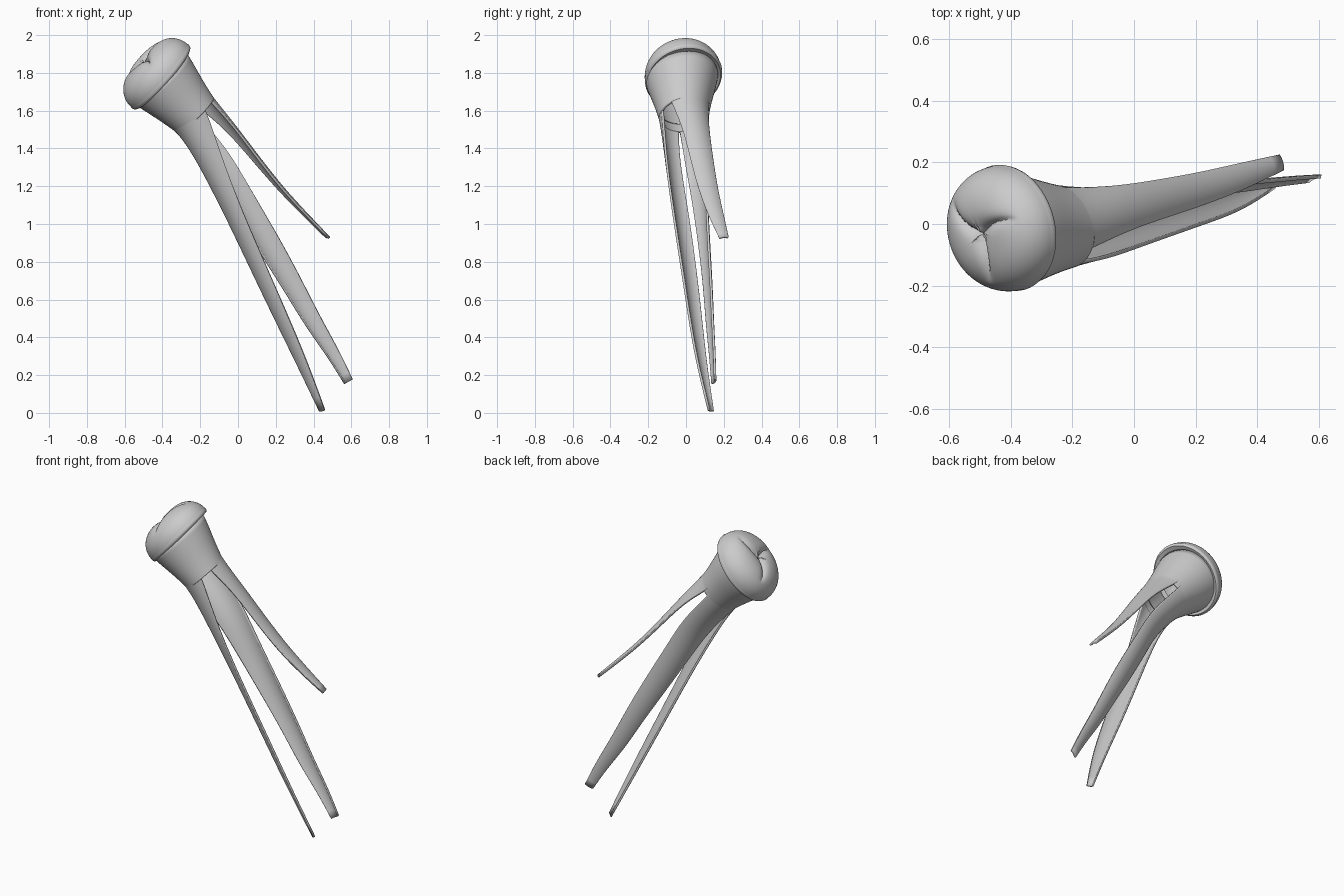
import bpy, bmesh, math
from mathutils import Vector

if "Cube" in bpy.data.objects:
    bpy.data.objects.remove(bpy.data.objects["Cube"])


# Tilted frames: axis D runs from cap to strips, U is upper right, W is front
def frame(axis):
    d = Vector(axis).normalized()
    u = Vector((0.73, 0, 0.68))
    u = (u - d * u.dot(d)).normalized()
    w = d.cross(u)
    return d, u, (-w if w.y > 0 else w)


D, U, W = frame((0.67, 0.17, -0.71))
CD, CU, CW = frame((0.735, 0.17, -0.655))
RIM = Vector((-0.405, -0.018, 1.765))
CAP = Vector((-0.408, -0.012, 1.778))


def polar(r, a, s):
    # the neck leans slightly forward as it goes down
    lean = Vector((0, -0.14 * max(s, 0), 0))
    return RIM + D * s + lean + (U * math.cos(a) + W * math.sin(a)) * r


def cap_polar(r, a, s):
    return CAP + CD * s + CU * (1.05 * r * math.cos(a)) + CW * (0.965 * r * math.sin(a))


def grid_object(name, rows, wrap=False, thickness=0, subsurf=0):
    bm = bmesh.new()
    vs = [[bm.verts.new(p) for p in row] for row in rows]
    n = len(rows[0])
    for i in range(len(rows) - 1):
        for j in range(n if wrap else n - 1):
            k = (j + 1) % n
            bm.faces.new((vs[i][j], vs[i][k], vs[i + 1][k], vs[i + 1][j]))
    bmesh.ops.remove_doubles(bm, verts=bm.verts, dist=1e-5)
    bmesh.ops.recalc_face_normals(bm, faces=bm.faces)
    me = bpy.data.meshes.new(name)
    bm.to_mesh(me)
    bm.free()
    ob = bpy.data.objects.new(name, me)
    bpy.context.collection.objects.link(ob)
    if subsurf:
        m = ob.modifiers.new("smooth", 'SUBSURF')
        m.levels = m.render_levels = subsurf
        m.boundary_smooth = 'PRESERVE_CORNERS'
    if thickness:
        m = ob.modifiers.new("shell", 'SOLIDIFY')
        m.thickness = thickness
        m.offset = 0
    bpy.ops.object.select_all(action='DESELECT')
    ob.select_set(True)
    bpy.context.view_layer.objects.active = ob
    bpy.ops.object.shade_smooth_by_angle(angle=math.radians(45))
    return ob


# Three-lobed cap: dome with curling creases and a rolled lip
CREASES = [math.radians(a) for a in (207, -33, 73)]
R, H = 0.213, 0.135


def cap_point(r, a):
    h = H * math.sqrt(max(0, 1 - (r / R) ** 3)) - 0.012 * math.exp(-(r / 0.06) ** 2)
    fade = max(0, 1 - (r / 0.17) ** 3)
    for c in CREASES:
        da = (a - c - 2.5 * (r - 0.06) + math.pi) % (2 * math.pi) - math.pi
        if abs(da) < 1.2:
            h -= 0.03 * fade * math.exp(-abs(da) * max(r, 0.02) / 0.016)
    return cap_polar(r, a, -0.012 - h)


angles = [2 * math.pi * j / 160 for j in range(160)]
radii = [R * math.sin(math.pi / 2 * i / 30) for i in range(31)]
rows = [[cap_polar(0, 0, -0.105)] * 160]
rows += [[cap_point(r, a) for a in angles] for r in radii[1:]]
for r, s in ((0.215, -0.003), (0.211, 0.008), (0.203, 0.013), (0.19, 0.008), (0.17, 0.0)):
    rows.append([cap_polar(r, a, s) for a in angles])
grid_object("cap", rows, wrap=True)

# Tapered hollow neck under the cap
neck = [(0.19, -0.02), (0.176, 0.05), (0.158, 0.12), (0.142, 0.19), (0.131, 0.25), (0.129, 0.262)]
round_angles = [2 * math.pi * j / 32 for j in range(32)]
grid_object("neck", [[polar(r, a, s) for a in round_angles] for r, s in neck],
            wrap=True, thickness=0.014, subsurf=1)


# Long curved strips that peel off the neck
# stations: x, y, z of ridge, half width
def strip(name, base_angle, end_angle, stations, curl=48):
    a0 = math.radians(base_angle)
    pts = [(polar(0.139, a0, 0.20), 0.139 * math.sin(math.radians(54)), base_angle, 54),
           (polar(0.129, a0, 0.26), 0.129 * math.sin(math.radians(52)), base_angle, 52)]
    n = len(stations)
    for i, (x, y, z, w) in enumerate(stations):
        t = min(1, (i + 1) / 3)
        pts.append((Vector((x, y, z)), w, base_angle + (end_angle - base_angle) * t,
                    curl - (curl - 28) * i / (n - 1)))
    rows = []
    for i, (c, w, ang, arc) in enumerate(pts):
        tan = (pts[min(i + 1, len(pts) - 1)][0] - pts[max(i - 1, 0)][0]).normalized()
        if i < 2:
            tan = D
        p = (U - tan * U.dot(tan)).normalized()
        q = tan.cross(p)
        if q.dot(W) < 0:
            q = -q
        a, h = math.radians(ang), math.radians(arc)
        out = p * math.cos(a) + q * math.sin(a)
        side = q * math.cos(a) - p * math.sin(a)
        rad = w / math.sin(h)
        rows.append([c + side * rad * math.sin(h * k / 4) + out * rad * (math.cos(h * k / 4) - 1)
                     for k in range(-4, 5)])
    grid_object(name, rows, thickness=0.0125, subsurf=2)


strip("front_strip", 114, 138, [
    (-0.18, -0.1, 1.38, 0.076), (-0.1, -0.07, 1.2, 0.066), (-0.01, -0.033, 1.0, 0.06),
    (0.175, 0.027, 0.6, 0.052), (0.318, 0.067, 0.3, 0.04), (0.445, 0.13, 0.01, 0.018)], 42)
strip("back_strip", -138, -108, [
    (-0.125, 0.076, 1.345, 0.088), (-0.01, 0.093, 1.16, 0.075), (0.165, 0.116, 0.88, 0.066),
    (0.29, 0.13, 0.67, 0.055), (0.395, 0.137, 0.48, 0.047), (0.5, 0.147, 0.32, 0.035),
    (0.585, 0.152, 0.165, 0.025)], 40)
strip("upper_strip", -20, -8, [
    (-0.03, 0.055, 1.53, 0.072), (0.1, 0.085, 1.36, 0.06), (0.235, 0.118, 1.19, 0.05),
    (0.36, 0.158, 1.055, 0.04), (0.48, 0.2, 0.93, 0.024)], 36)
